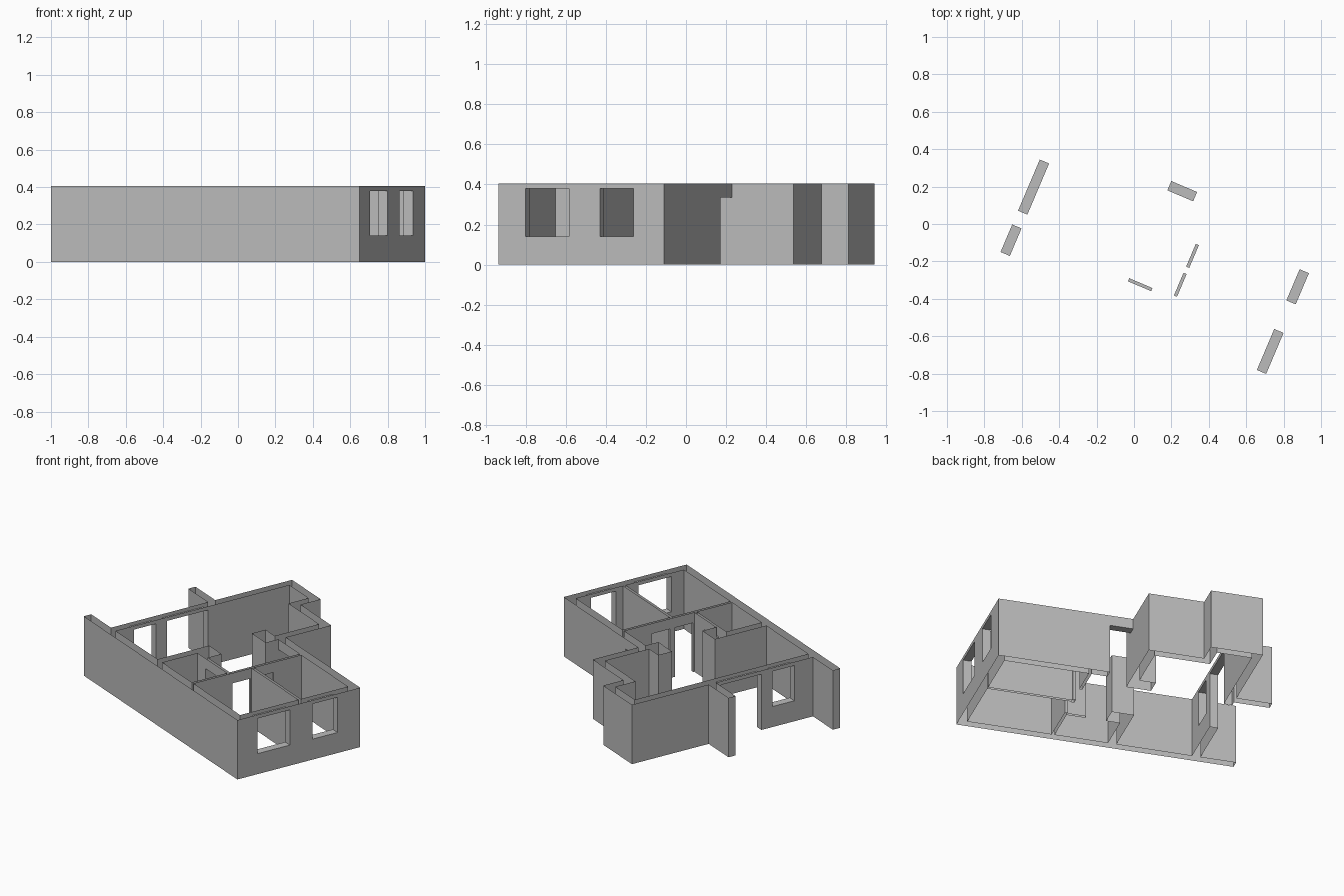
import bpy, bmesh, math
from mathutils import Vector

cube = bpy.data.objects.get("Cube")
if cube:
    bpy.data.objects.remove(cube, do_unlink=True)

# One plaster colour for the whole shell
plaster = bpy.data.materials.new("grey_plaster")
plaster.use_nodes = True
GREY = (0.5, 0.5, 0.5, 1)
plaster.diffuse_color = GREY
plaster.node_tree.nodes["Principled BSDF"].inputs["Base Color"].default_value = GREY

# Plan frame: u runs along the long wall, v along the short end wall
ANGLE = math.radians(67)
V = Vector((math.cos(ANGLE), math.sin(ANGLE), 0))
U = Vector((-V.y, V.x, 0))
Z = Vector((0, 0, 1))
CORNER = Vector((0.65, -0.935, 0))
AXES = (U, V, Z)

HEIGHT = 0.405
SILL, HEAD, DOOR = 0.14, 0.38, 0.335
T = 0.054     # outer wall thickness
P = 0.018     # partition thickness

# Plan rectangles: u0, u1, v0, v1
PARTS = {
    "outer_walls": [
        (0, 1.793, 0, T),                  # long wall
        (0, T, 0, 0.896),                  # end wall
        (0, 0.924, 0.896 - T, 0.896),      # entrance wall
        (0.87, 0.924, 0.842, 1.228),       # first step
        (0.87, 1.282, 1.228 - T, 1.228),
        (1.228, 1.282, 1.174, 1.375),      # second step
        (1.228, 1.562, 1.375 - T, 1.375),
        (1.508, 1.562, 0, 1.375),          # balcony wall
        (1.508, 1.793, 0.763, 0.815),      # balcony side wall
    ],
    "service_columns": [
        (0.87, 1.03, 0.75, 0.85),
        (0.874, 1.018, 0.312, 0.43),
    ],
    "partition_walls": [
        (0.6, 0.6 + P, T, 0.842),          # corridor wall
        (T, 0.6, 0.479, 0.479 + P),        # bedroom divider
        (0.618, 0.874, 0.312, 0.312 + P),  # bathroom side
        (0.964, 1.018, T, 0.43),           # bathroom back
    ],
}

# Openings: u0, u1, v0, v1, z0, z1
OPENINGS = [
    (0, T, 0.145, 0.383, SILL, HEAD),          # end windows
    (0, T, 0.549, 0.73, SILL, HEAD),
    (1.508, 1.562, 0.19, 0.35, SILL, HEAD),    # balcony window
    (1.508, 1.562, 0.43, 0.727, 0, HEAD),      # balcony door
    (0.72, 0.87, 0.842, 0.896, 0, DOOR),       # entrance
    (0.6, 0.618, 0.338, 0.47, 0, DOOR),        # bedroom doors
    (0.6, 0.618, 0.506, 0.638, 0, DOOR),
    (0.739, 0.874, 0.312, 0.33, 0, DOOR),      # bathroom door
]


def owner(p):
    """Name of the part that is solid at plan point p, or None."""
    for o in OPENINGS:
        if all(o[2 * i] < p[i] < o[2 * i + 1] for i in range(3)):
            return None
    for name, rects in PARTS.items():
        for r in rects:
            if r[0] < p[0] < r[1] and r[2] < p[1] < r[3]:
                return name
    return None


# Split space along every wall and opening edge
boxes = [r for rects in PARTS.values() for r in rects] + OPENINGS
cuts = []
for i in range(2):
    cuts.append(sorted({round(b[2 * i + k], 4) for b in boxes for k in (0, 1)}))
cuts.append([0, SILL, DOOR, HEAD, HEIGHT])
counts = [len(c) - 1 for c in cuts]
cells = {}
for i in range(counts[0]):
    for j in range(counts[1]):
        for k in range(counts[2]):
            mid = [(cuts[n][q] + cuts[n][q + 1]) / 2 for n, q in enumerate((i, j, k))]
            name = owner(mid)
            if name:
                cells[i, j, k] = name


def add_face(bm, cell, axis, side):
    """Add the wall surface on one side of a cell, facing outward."""
    s, t = [n for n in range(3) if n != axis]
    verts = []
    for ds, dt in ((0, 0), (1, 0), (1, 1), (0, 1)):
        idx = list(cell)
        idx[axis] += side
        idx[s] += ds
        idx[t] += dt
        co = CORNER.copy()
        for n in range(3):
            co += AXES[n] * cuts[n][idx[n]]
        verts.append(bm.verts.new(co))
    face = bm.faces.new(verts)
    face.normal_update()
    if face.normal.dot(AXES[axis]) * (side * 2 - 1) < 0:
        face.normal_flip()


# Walls are open shells: no caps at floor or top, only sides, sills and lintels
for part in PARTS:
    bm = bmesh.new()
    for cell, name in cells.items():
        if name != part:
            continue
        for axis in range(3):
            for side in (0, 1):
                near = list(cell)
                near[axis] += side * 2 - 1
                if tuple(near) in cells:
                    continue
                if axis == 2 and not 0 <= near[2] < counts[2]:
                    continue
                add_face(bm, cell, axis, side)
    bmesh.ops.remove_doubles(bm, verts=bm.verts, dist=0.0005)
    mesh = bpy.data.meshes.new(part)
    bm.to_mesh(mesh)
    bm.free()
    mesh.materials.append(plaster)
    bpy.context.collection.objects.link(bpy.data.objects.new(part, mesh))
